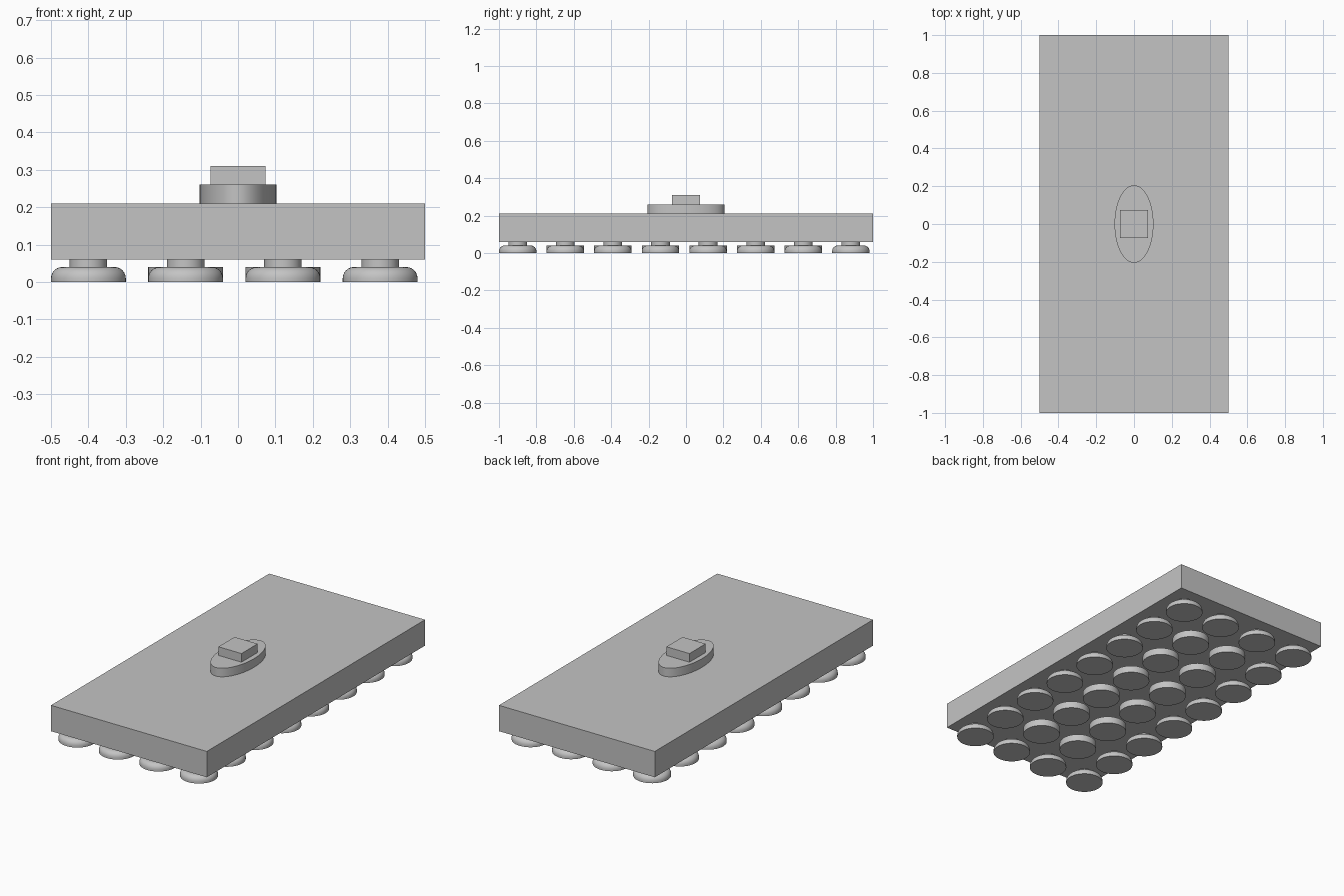
import bpy
import bmesh
import math

if "Cube" in bpy.data.objects:
    bpy.data.objects.remove(bpy.data.objects["Cube"], do_unlink=True)

grey = bpy.data.materials.new("light_grey")
grey.use_nodes = True
colour = (0.55, 0.55, 0.55, 1)
grey.diffuse_color = colour
grey.node_tree.nodes["Principled BSDF"].inputs["Base Color"].default_value = colour


def finish(obj, name, smooth=False):
    obj.name = name
    obj.data.name = name
    obj.data.materials.append(grey)
    if smooth:
        bpy.ops.object.shade_smooth_by_angle(angle=math.radians(35))
    return obj


def box(name, size, z):
    bpy.ops.mesh.primitive_cube_add(size=1, location=(0, 0, z))
    obj = bpy.context.object
    obj.scale = size
    bpy.ops.object.transform_apply(location=False)
    return finish(obj, name)


def revolve(name, profile, location, steps=48):
    """Lathe a (radius, height) profile that begins and ends on the axis."""
    bm = bmesh.new()
    points = [bm.verts.new((r, 0, z)) for r, z in profile]
    edges = [bm.edges.new(pair) for pair in zip(points, points[1:])]
    bmesh.ops.spin(bm, geom=points + edges, axis=(0, 0, 1), cent=(0, 0, 0),
                   angle=math.tau, steps=steps)
    bmesh.ops.remove_doubles(bm, verts=bm.verts, dist=0.0001)
    bmesh.ops.recalc_face_normals(bm, faces=bm.faces)
    mesh = bpy.data.meshes.new(name)
    bm.to_mesh(mesh)
    bm.free()
    obj = bpy.data.objects.new(name, mesh)
    obj.location = location
    bpy.context.collection.objects.link(obj)
    bpy.ops.object.select_all(action="DESELECT")
    obj.select_set(True)
    bpy.context.view_layer.objects.active = obj
    return finish(obj, name, smooth=True)


# Main slab
box("slab", (1, 2, 0.15), 0.135)

# Oval boss with a square block on top
bpy.ops.mesh.primitive_cylinder_add(vertices=64, radius=1, depth=1, location=(0, 0, 0.235))
boss = bpy.context.object
boss.scale = (0.103, 0.205, 0.05)
bpy.ops.object.transform_apply(location=False)
finish(boss, "oval_boss", smooth=True)
box("top_block", (0.148, 0.148, 0.05), 0.285)

# Feet: a disc on a narrow stem, rounded rims around the outside, square rims inside
RADIUS, STEM, DISC, TOP, FILLET = 0.1, 0.05, 0.04, 0.06, 0.03
arc = [math.radians(90 * i / 6) for i in range(7)]
rounded_rim = [(RADIUS - FILLET + FILLET * math.cos(a), DISC - FILLET + FILLET * math.sin(a))
               for a in arc]
square_rim = [(RADIUS, DISC)]
COLUMNS, ROWS = 4, 8
for col in range(COLUMNS):
    for row in range(ROWS):
        inner = 0 < col < COLUMNS - 1 and 0 < row < ROWS - 1
        rim = square_rim if inner else rounded_rim
        profile = [(0, 0), (RADIUS, 0)] + rim + [(STEM, DISC), (STEM, TOP), (0, TOP)]
        revolve(f"foot_{col + 1}_{row + 1}", profile, (-0.4 + 0.26 * col, -0.9 + 0.2545 * row, 0))
